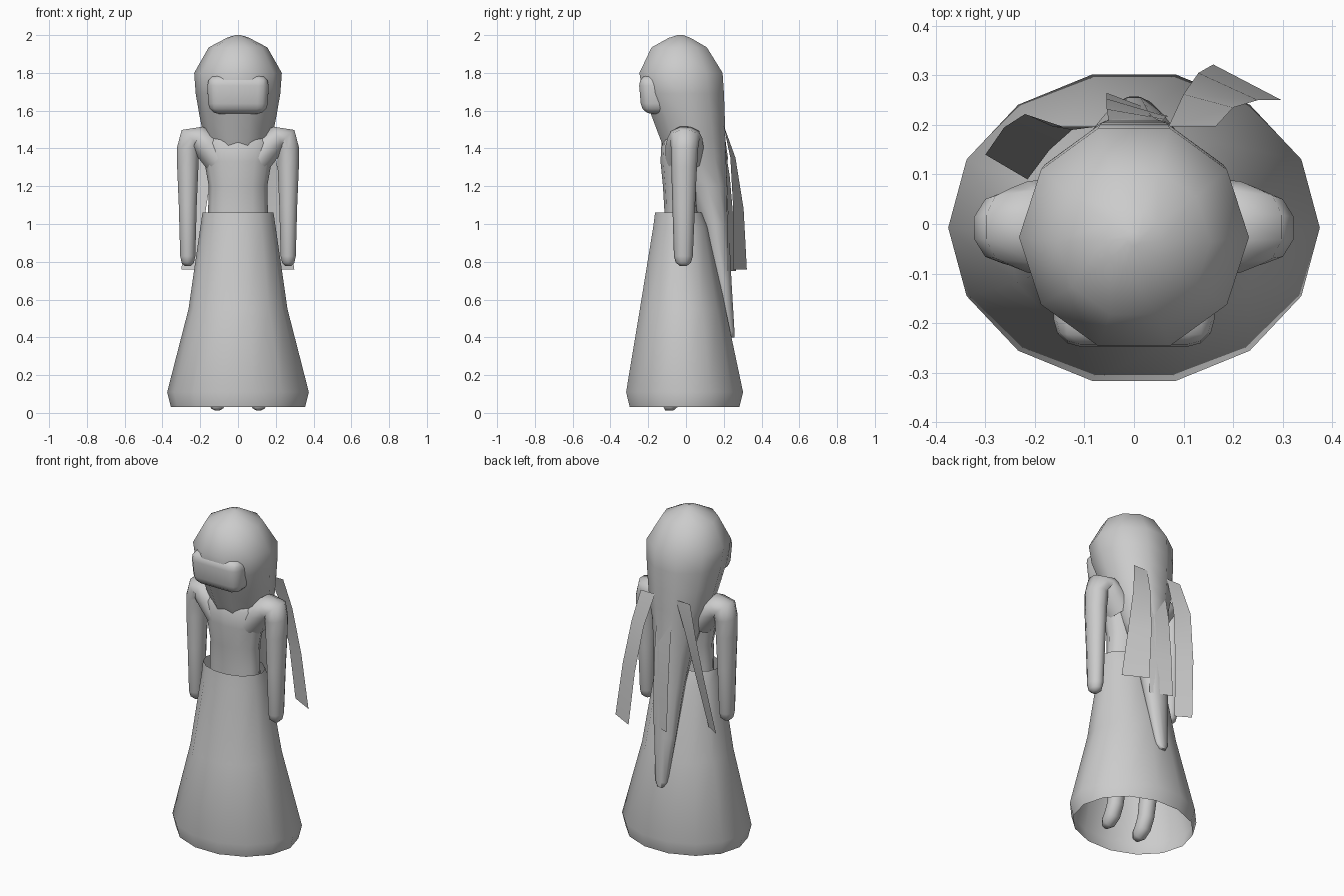
import bpy, bmesh, math
from mathutils import Vector

grey = bpy.data.materials.new("plain_grey")
grey.diffuse_color = (0.6, 0.6, 0.6, 1)


def finish(name, bm, angle=75, recalc=True):
    if recalc:
        bmesh.ops.recalc_face_normals(bm, faces=bm.faces)
    mesh = bpy.data.meshes.new(name)
    bm.to_mesh(mesh)
    bm.free()
    mesh.materials.append(grey)
    ob = bpy.data.objects.new(name, mesh)
    bpy.context.collection.objects.link(ob)
    bpy.ops.object.select_all(action='DESELECT')
    bpy.context.view_layer.objects.active = ob
    ob.select_set(True)
    bpy.ops.object.shade_smooth_by_angle(angle=math.radians(angle))
    return ob


def skin(name, rings, caps=True):
    """Joins rings of points into a tube."""
    bm = bmesh.new()
    loops = [[bm.verts.new(p) for p in ring] for ring in rings]
    n = len(loops[0])
    for a, b in zip(loops, loops[1:]):
        for i in range(n):
            j = (i + 1) % n
            bm.faces.new((a[i], a[j], b[j], b[i]))
    if caps:
        bm.faces.new(loops[0])
        bm.faces.new(loops[-1])
    return finish(name, bm)


def loft(name, levels, n, caps=True):
    """Stacked ellipses: (z, half width, front y, back y)."""
    angles = [2 * math.pi * i / n for i in range(n)]
    return skin(name, [[(rx * math.cos(a), (f + b) / 2 + (b - f) / 2 * math.sin(a), z)
                        for a in angles] for z, rx, f, b in levels], caps)


def tube(name, path, side, n=10):
    """Path points (x, y, z, radius along side, radius across side)."""
    pts = [Vector(p[:3]) for p in path]
    rings = []
    for i, p in enumerate(pts):
        t = (pts[min(i + 1, len(pts) - 1)] - pts[max(i - 1, 0)]).normalized()
        across = t.cross(side).normalized()
        ring = []
        for k in range(n):
            a = 2 * math.pi * k / n
            ring.append(p + side * path[i][3] * math.cos(a) + across * path[i][4] * math.sin(a))
        rings.append(ring)
    return skin(name, rings)


def ribbon(name, left, right):
    """Thin sheet between two edge paths."""
    bm = bmesh.new()
    a = [bm.verts.new(p) for p in left]
    b = [bm.verts.new(p) for p in right]
    for i in range(len(a) - 1):
        bm.faces.new((a[i], a[i + 1], b[i + 1], b[i]))
    return finish(name, bm, recalc=False)


# Flared open skirt
loft("skirt", [(0.03, 0.355, -0.305, 0.29), (0.11, 0.375, -0.325, 0.31),
               (0.55, 0.262, -0.25, 0.215), (0.98, 0.2, -0.178, 0.127),
               (1.06, 0.188, -0.167, 0.095)], 14, caps=False)

# Torso
loft("torso", [(0.98, 0.16, -0.115, 0.06), (1.08, 0.158, -0.115, 0.06),
               (1.2, 0.155, -0.122, 0.07), (1.33, 0.178, -0.135, 0.085),
               (1.43, 0.2, -0.13, 0.09), (1.5, 0.15, -0.09, 0.07)], 12)

# Hair over the head, narrowing to a long tail down the back
loft("hair", [(2.0, 0.015, -0.045, -0.015), (1.985, 0.06, -0.095, 0.028),
              (1.935, 0.155, -0.19, 0.118), (1.8, 0.232, -0.258, 0.205),
              (1.69, 0.224, -0.24, 0.212), (1.58, 0.205, -0.195, 0.215),
              (1.45, 0.18, -0.145, 0.217), (1.36, 0.15, -0.11, 0.219),
              (1.2, 0.115, 0.0, 0.224), (1.0, 0.095, 0.08, 0.23),
              (0.7, 0.07, 0.15, 0.243), (0.43, 0.04, 0.205, 0.258),
              (0.4, 0.02, 0.22, 0.258)], 10)

# Face: rounded block narrowing towards the chin
bm = bmesh.new()
bmesh.ops.create_cube(bm, size=1)
for v in bm.verts:
    low = v.co.z < 0
    v.co.x *= 0.31 if low else 0.33
    v.co.y = -0.14 + v.co.y * (0.19 if low else 0.225)
    v.co.z = 1.685 + v.co.z * 0.205
bmesh.ops.bevel(bm, geom=bm.edges[:], offset=0.055, segments=3, profile=0.5, affect='EDGES')
finish("face", bm)

for s, label in ((1, "right"), (-1, "left")):
    # Sloping shoulder and straight hanging arm
    tube(label + "_arm",
         [(s * x, y, z, ry, rx) for x, y, z, ry, rx in (
             (0.1, -0.01, 1.34, 0.1, 0.085), (0.165, -0.008, 1.415, 0.1, 0.08),
             (0.215, -0.006, 1.455, 0.092, 0.07), (0.25, -0.006, 1.455, 0.078, 0.068),
             (0.264, -0.008, 1.4, 0.072, 0.062), (0.266, -0.01, 1.3, 0.068, 0.059),
             (0.266, -0.012, 1.1, 0.06, 0.05), (0.266, -0.014, 0.83, 0.05, 0.042),
             (0.266, -0.014, 0.795, 0.04, 0.034), (0.266, -0.014, 0.778, 0.018, 0.016))],
         Vector((0, 1, 0)))
    # Leg curving forward into the foot
    tube(label + "_leg",
         [(s * 0.11, y, z, r, r) for y, z, r in (
             (-0.01, 0.95, 0.06), (-0.01, 0.5, 0.055), (-0.015, 0.22, 0.048),
             (-0.03, 0.13, 0.046), (-0.055, 0.075, 0.045), (-0.09, 0.043, 0.04),
             (-0.118, 0.03, 0.02))],
         Vector((1, 0, 0)))

# Ribbons trailing from the back of the hair
ribbon("right_ribbon",
       [(0.07, 0.197, 1.53), (0.1, 0.262, 1.35), (0.13, 0.305, 1.08), (0.16, 0.322, 0.76)],
       [(0.165, 0.197, 1.53), (0.2, 0.235, 1.35), (0.25, 0.25, 1.08), (0.298, 0.25, 0.76)])
ribbon("left_ribbon",
       [(-0.165, 0.197, 1.53), (-0.22, 0.222, 1.35), (-0.262, 0.195, 1.08), (-0.3, 0.14, 0.76)],
       [(-0.07, 0.197, 1.53), (-0.125, 0.19, 1.35), (-0.17, 0.15, 1.08), (-0.215, 0.09, 0.76)])
ribbon("middle_ribbon",
       [(-0.05, 0.2, 1.45), (-0.055, 0.232, 1.25), (-0.056, 0.253, 1.0), (-0.056, 0.265, 0.75)],
       [(0.05, 0.2, 1.45), (0.06, 0.212, 1.25), (0.066, 0.217, 1.0), (0.07, 0.217, 0.75)])
